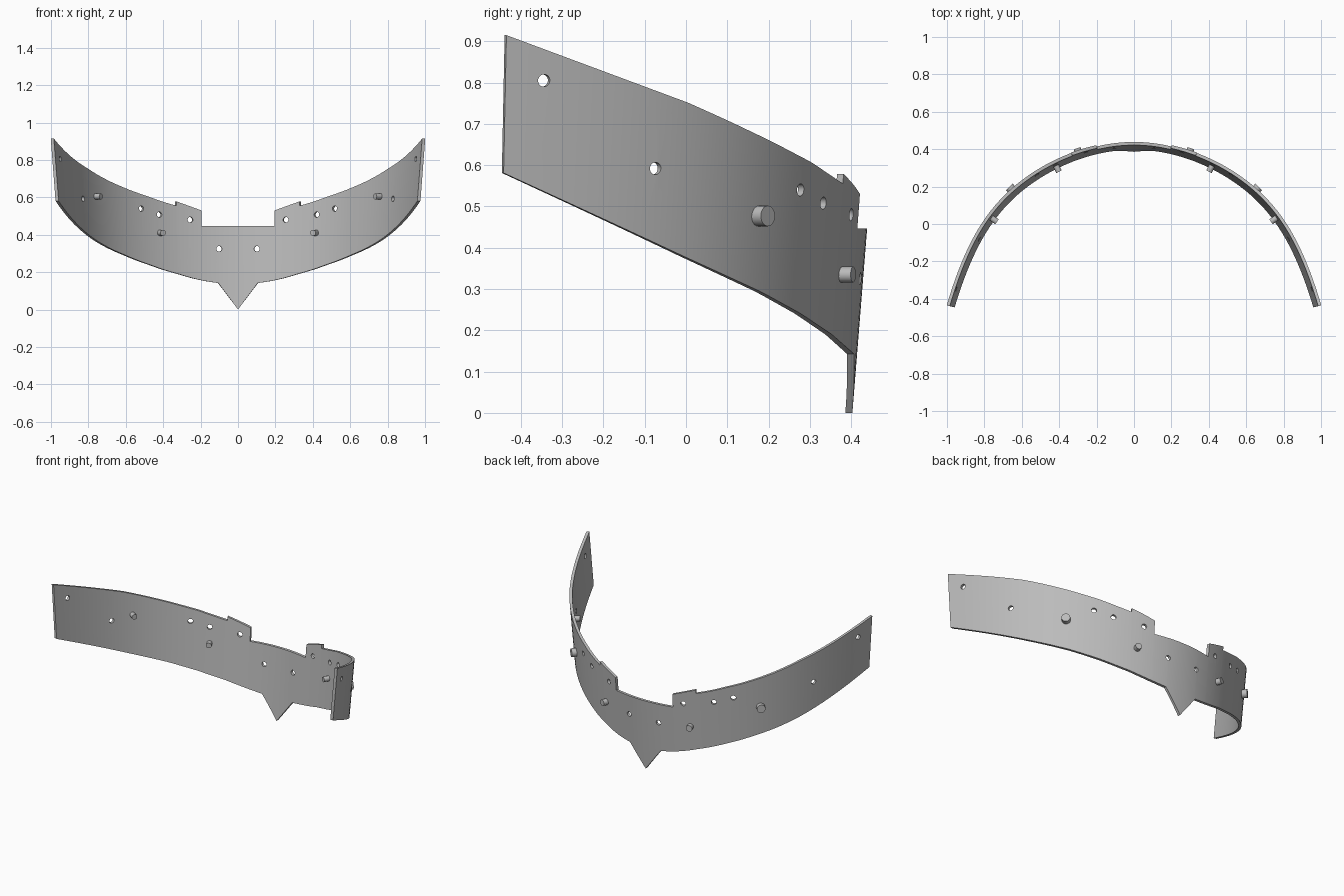
import bpy, bmesh, math
from mathutils import Vector

cube = bpy.data.objects.get("Cube")
if cube:
    bpy.data.objects.remove(cube, do_unlink=True)

THICK, END = 0.017, 0.973

grey = bpy.data.materials.new("plain_grey")
grey.use_nodes = True
grey.diffuse_color = (0.5, 0.5, 0.5, 1)
grey.node_tree.nodes["Principled BSDF"].inputs["Base Color"].default_value = (0.5, 0.5, 0.5, 1)


# Plan curve of the band, flaring outward with height
def base_y(x):
    return 0.447 - 0.6 * x**2 - 0.4 * x**8


def normal(x):
    return Vector((1.2 * x + 3.2 * x**7, 1, 0)).normalized()


def on_band(x, z, depth=0.0):
    return Vector((x, base_y(x), z)) + normal(x) * (0.08 * (z - 0.55) - depth)


def interp(points, v):
    for (a, za), (b, zb) in zip(points, points[1:]):
        if v <= b:
            return za + (zb - za) * (v - a) / (b - a)
    return points[-1][1]


TOP = [(-0.44, 0.914), (0, 0.75), (0.1, 0.705), (0.2, 0.658), (0.3, 0.607), (0.38, 0.555)]
BOTTOM = [(-0.44, 0.58), (0, 0.38), (0.2, 0.292), (0.3, 0.24), (0.38, 0.19), (0.44, 0.142)]


def top_z(x):
    x = abs(x)
    if x <= 0.2:
        return 0.447                                  # central notch
    if x <= 0.335:
        return 0.53 + (x - 0.2) * 0.36                # raised tab
    return interp(TOP, base_y(x))


def bottom_z(x):
    x = abs(x)
    if x < 0.112:
        return 0.142 * x / 0.112                      # pointed tip
    return interp(BOTTOM, base_y(x))


def make_object(name, bm):
    bmesh.ops.recalc_face_normals(bm, faces=bm.faces)
    mesh = bpy.data.meshes.new(name)
    bm.to_mesh(mesh)
    bm.free()
    mesh.materials.append(grey)
    obj = bpy.data.objects.new(name, mesh)
    bpy.context.collection.objects.link(obj)
    return obj


def smooth(obj):
    bpy.ops.object.select_all(action='DESELECT')
    obj.select_set(True)
    bpy.context.view_layer.objects.active = obj
    bpy.ops.object.shade_smooth_by_angle(angle=math.radians(30))


def add_rod(bm, x, z, radius, start, end):
    """Cylinder along the band's normal, between two depths below its outer face."""
    a, b = on_band(x, z, start), on_band(x, z, end)
    turn = (b - a).to_track_quat('Z', 'Y').to_matrix().to_4x4()
    turn.translation = (a + b) / 2
    bmesh.ops.create_cone(bm, cap_ends=True, segments=24, radius1=radius,
                          radius2=radius, depth=(b - a).length, matrix=turn)


# Curved band
half = [END * math.sin(math.pi / 2 * k / 44) for k in range(1, 45)]
half += [0.112, 0.2, 0.2005, 0.335, 0.3355]
xs = sorted([-x for x in half] + [0] + half)
bm = bmesh.new()
rings = []
for x in xs:
    lo, hi = bottom_z(x), top_z(x)
    corners = [(lo, 0), (hi, 0), (hi, THICK), (lo, THICK)]
    rings.append([bm.verts.new(on_band(x, z, d)) for z, d in corners])
for p, q in zip(rings, rings[1:]):
    for i in range(4):
        j = (i + 1) % 4
        bm.faces.new((p[i], p[j], q[j], q[i]))
bm.faces.new(rings[0])
bm.faces.new(rings[-1])
band = make_object("curved_band", bm)

# Round holes through the band
bm = bmesh.new()
for x, z in [(0.105, 0.325), (0.262, 0.48), (0.43, 0.508),
             (0.527, 0.54), (0.84, 0.592), (0.947, 0.805)]:
    for side in (-1, 1):
        add_rod(bm, side * x, z, 0.015, -0.03, 0.05)
cutter = make_object("hole_cutter", bm)
cutter.hide_render = True
cut = band.modifiers.new("holes", 'BOOLEAN')
cut.operation, cut.solver, cut.object = 'DIFFERENCE', 'EXACT', cutter
bpy.context.view_layer.objects.active = band
bpy.ops.object.modifier_apply(modifier=cut.name)
bpy.data.objects.remove(cutter, do_unlink=True)
smooth(band)

# Pegs on the inner and outer faces
PEGS = [("inner_rear_peg", 0.43, 0.41, 0.016, 0.008, 0.052),
        ("inner_side_peg", 0.772, 0.605, 0.016, 0.008, 0.052),
        ("outer_rear_peg", 0.3, 0.335, 0.019, -0.03, 0.008),
        ("outer_side_peg", 0.65, 0.477, 0.025, -0.03, 0.008)]
for name, x, z, radius, start, end in PEGS:
    for label, side in (("left", 1), ("right", -1)):
        bm = bmesh.new()
        add_rod(bm, side * x, z, radius, start, end)
        smooth(make_object(f"{label}_{name}", bm))
